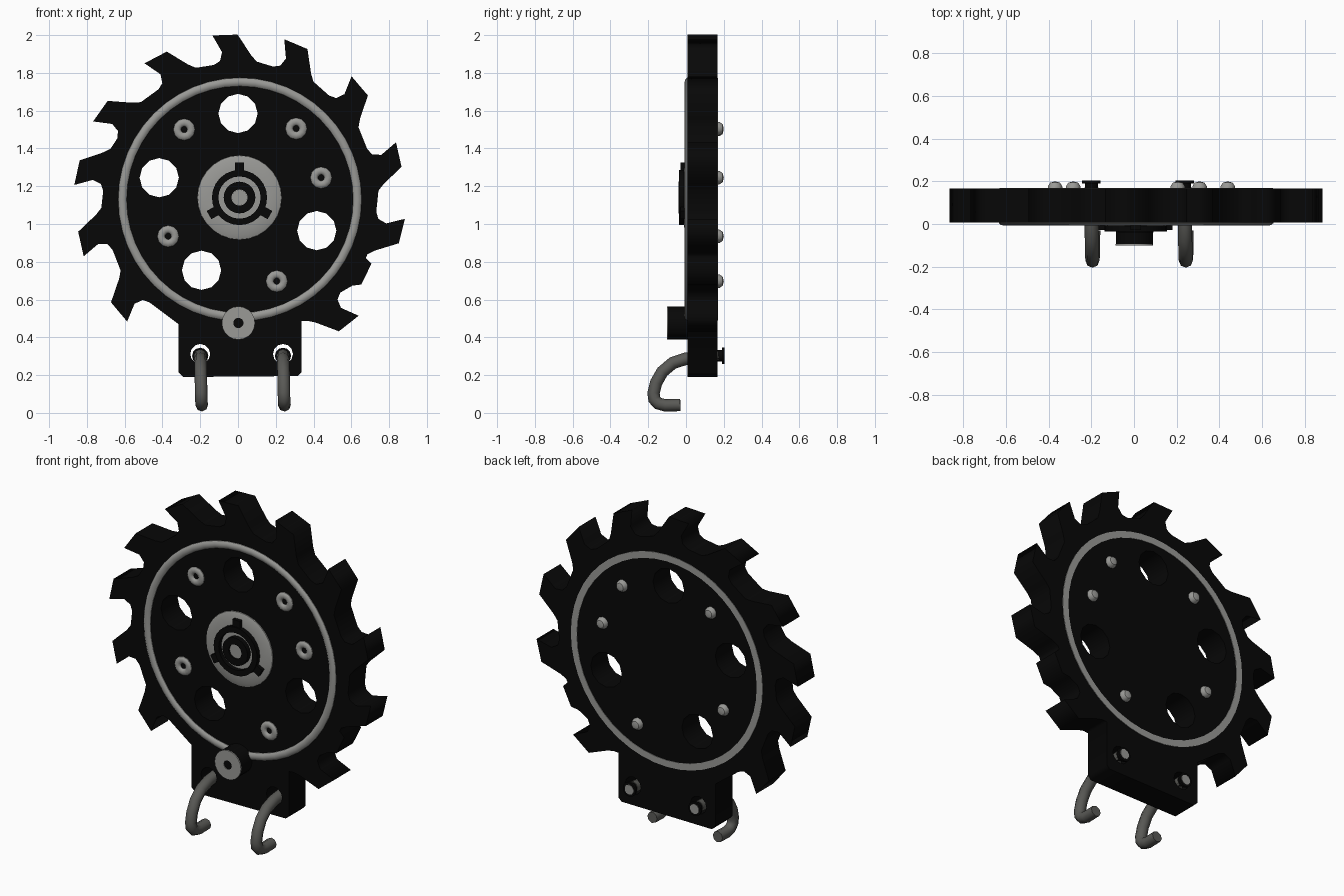
import bpy, bmesh, math
from math import sin, cos, pi, radians

if "Cube" in bpy.data.objects:
    bpy.data.objects.remove(bpy.data.objects["Cube"])

CX, CZ = 0.01, 1.13


def mat(name, c):
    m = bpy.data.materials.new(name)
    m.diffuse_color = (*c, 1)
    m.use_nodes = True
    m.node_tree.nodes["Principled BSDF"].inputs["Base Color"].default_value = m.diffuse_color
    return m


BLACK = mat("black iron", (0.0022, 0.0022, 0.0022))
SILVER = mat("worn silver", (0.32, 0.32, 0.305))
STEEL = mat("dark steel", (0.10, 0.10, 0.092))


def add(name, mesh, material):
    mesh.materials.clear()
    mesh.materials.append(material)
    ob = bpy.data.objects.new(name, mesh)
    bpy.context.collection.objects.link(ob)
    return ob


def from_curve(name, cu, material):
    """Turn curve data into a mesh object."""
    tmp = bpy.data.objects.new("tmp", cu)
    bpy.context.collection.objects.link(tmp)
    dg = bpy.context.evaluated_depsgraph_get()
    me = bpy.data.meshes.new_from_object(tmp.evaluated_get(dg))
    bpy.data.objects.remove(tmp)
    return add(name, me, material)


def lathe(name, profile, x, z, n, material, closed=False, smooth=True):
    """Revolve (radius, y) points about a y-directed axis at x, z."""
    bm = bmesh.new()
    rings = []
    for r, y in profile:
        if r == 0:
            rings.append([bm.verts.new((x, y, z))] * n)
        else:
            rings.append([bm.verts.new((x + r * sin(2 * pi * i / n), y, z + r * cos(2 * pi * i / n)))
                          for i in range(n)])
    pairs = list(zip(rings, rings[1:]))
    if closed:
        pairs.append((rings[-1], rings[0]))
    for a, b in pairs:
        for i in range(n):
            j = (i + 1) % n
            vs = list(dict.fromkeys([a[i], a[j], b[j], b[i]]))
            if len(vs) > 2:
                bm.faces.new(vs)
    bmesh.ops.recalc_face_normals(bm, faces=bm.faces)
    me = bpy.data.meshes.new(name)
    bm.to_mesh(me)
    bm.free()
    ob = add(name, me, material)
    if smooth:
        me.shade_smooth()
        me.set_sharp_from_angle(angle=radians(35))
    return ob


def ring(name, r0, r1, y0, y1, x, z, n, material):
    return lathe(name, [(r0, y0), (r1, y0), (r1, y1), (r0, y1)], x, z, n, material, True)


def disc(name, r, y0, y1, x, z, n, material):
    return lathe(name, [(0, y0), (r, y0), (r, y1), (0, y1)], x, z, n, material)


# saw-toothed plate outline: hooked teeth clockwise, then the square tab
def polar(a, r):
    return (CX + r * sin(radians(a)), CZ + r * cos(radians(a)))


outline = []
for a in (222.7, 250, 275, 298, 325, 350.5, 375.5, 402.2, 429.9, 456.7, 476, 494.4):
    if a == 476:  # chipped tooth
        steps = [(-1, .735), (0, .775), (9, .785), (11.5, .75)]
    else:
        steps = [(-1.5, .725), (1.3, .74), (2.6, .785), (0, .88), (8.7, .873), (14, .765), (16.5, .735)]
    outline += [polar(a + d, r) for d, r in steps]
outline += [(.335, .485), (.335, .215), (.315, .195), (-.29, .19), (-.315, .215), (-.315, .47)]

# plate with round holes
HOOKS = ((-.2, .312), (.238, .312))
WINDOWS = ((0, 1.585), (-.417, 1.245), (.417, .965), (-.193, .755))
holes = [(x, z, .104, 12) for x, z in WINDOWS] + [(x, z, .053, 12) for x, z in HOOKS]
loops = [outline] + [[(x + r * sin(2 * pi * i / n), z + r * cos(2 * pi * i / n)) for i in range(n)]
                     for x, z, r, n in holes]
cu = bpy.data.curves.new("plate", 'CURVE')
cu.dimensions = '2D'
cu.fill_mode = 'BOTH'
cu.extrude = .08
for pts in loops:
    s = cu.splines.new('POLY')
    s.points.add(len(pts) - 1)
    for p, (x, z) in zip(s.points, pts):
        p.co = (x, z, 0, 1)
    s.use_cyclic_u = True
plate = from_curve("saw_plate", cu, BLACK)
plate.rotation_euler = (pi / 2, 0, 0)
plate.location.y = .087

# inlaid rings, rounded at the front and flat at the back
lathe("front_ring", [(.599, .01), (.6, .004), (.609, -.004), (.622, -.007), (.635, -.004),
                     (.644, .004), (.645, .01)], CX, CZ, 48, SILVER)
ring("back_ring", .602, .642, .16, .17, CX, CZ, 48, SILVER)

# rivets: washer in front, dome at the back
for x, z in ((-.285, 1.5), (.308, 1.505), (.44, 1.245), (-.37, .935), (.205, .697)):
    lathe("rivet_washer", [(.016, .01), (.018, .002), (.026, -.005), (.038, -.007), (.05, -.004),
                           (.057, .003), (.058, .01)], x, z, 12, SILVER)
    lathe("rivet_dome", [(.036, .16), (.035, .178), (.024, .194), (0, .2)], x, z, 10, SILVER)

# hub: silver boss with raised dark rings and three lugs
HX, HZ = .008, 1.14
lathe("hub_boss", [(.224, .01), (.222, .002), (.2, -.006), (.15, -.01), (0, -.012)],
      HX, HZ, 28, SILVER)
ring("hub_outer_ring", .112, .146, -.036, 0, HX, HZ, 24, BLACK)
ring("hub_inner_ring", .043, .084, -.04, 0, HX, HZ, 20, BLACK)
disc("hub_centre", .043, -.03, 0, HX, HZ, 16, SILVER)
for k in range(3):
    a = 2 * pi * k / 3
    bpy.ops.mesh.primitive_cube_add(size=1, location=(HX + .158 * sin(a), -.014, HZ + .158 * cos(a)),
                                    rotation=(0, a, 0))
    lug = bpy.context.object
    lug.name = "hub_lug"
    lug.scale = (.05, .03, .056)
    lug.data.materials.append(BLACK)

# protruding pin with silver face
disc("pin", .087, -.097, .02, .002, .476, 20, BLACK)
ring("pin_face", .027, .088, -.101, -.095, .002, .476, 20, SILVER)

# hooks with bolt heads at the back
PATH = ((.17, .305), (.0, .287), (-.07, .264), (-.125, .218), (-.158, .16), (-.172, .105),
        (-.168, .072), (-.148, .05), (-.11, .04), (-.03, .042))
for x, z in HOOKS:
    cu = bpy.data.curves.new("hook", 'CURVE')
    cu.dimensions = '3D'
    cu.bevel_depth = .033
    cu.bevel_resolution = 2
    cu.use_fill_caps = True
    s = cu.splines.new('POLY')
    s.points.add(len(PATH) - 1)
    for i, (p, (y, pz)) in enumerate(zip(s.points, PATH)):
        p.co = (x + .001 * i, y, pz, 1)
    hook = from_curve("hook", cu, STEEL)
    hook.data.shade_smooth()
    hook.data.set_sharp_from_angle(angle=radians(50))
    lathe("bolt_head", [(.03, .15), (.03, .19), (.043, .19), (.043, .203), (0, .203)],
          x, .302, 12, BLACK)
    disc("bolt_cap", .03, .2, .205, x, .302, 10, SILVER)
